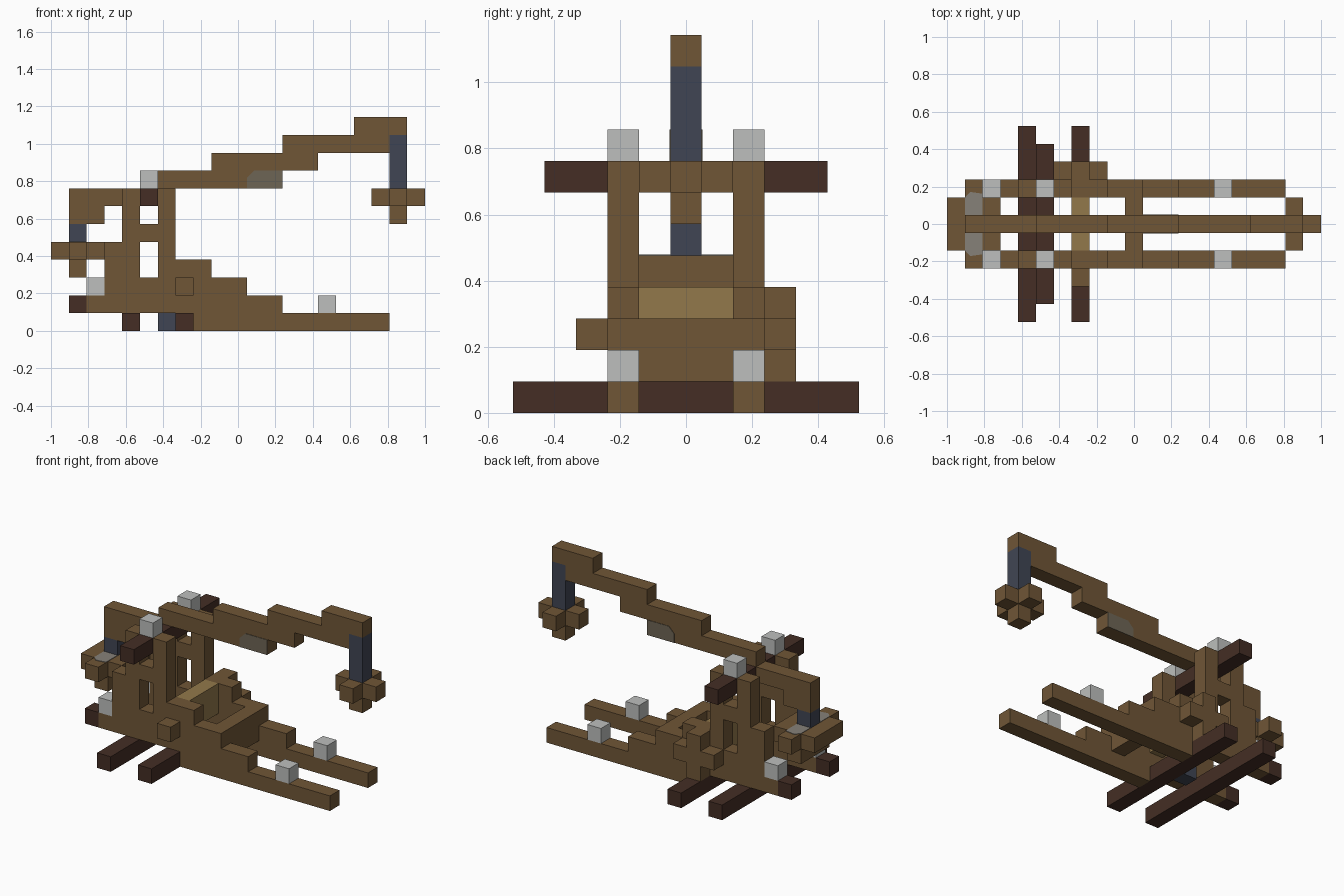
import bpy
import bmesh
from itertools import product
from mathutils import Vector

U = 2 / 21  # edge of one building block

cube = bpy.data.objects.get("Cube")
if cube:
    bpy.data.objects.remove(cube, do_unlink=True)


def material(name, rgb):
    m = bpy.data.materials.new(name)
    m.use_nodes = True
    m.diffuse_color = (*rgb, 1)
    bsdf = m.node_tree.nodes["Principled BSDF"]
    bsdf.inputs["Base Color"].default_value = (*rgb, 1)
    bsdf.inputs["Roughness"].default_value = 0.9
    return m


WOOD = material("oak brown", (0.16, 0.093, 0.037))
DARK = material("dark bark", (0.058, 0.027, 0.018))
TAN = material("rope tan", (0.29, 0.19, 0.07))
STONE = material("light grey", (0.51, 0.52, 0.51))
BLUE = material("slate blue", (0.051, 0.06, 0.087))
WORN = material("worn grey", (0.155, 0.13, 0.09))
DUST = material("dusty grey", (0.24, 0.22, 0.19))


def corner(i, j, k):
    """Position of a block's centre."""
    return Vector((-1 + (i + 0.5) * U, j * U, (k + 0.5) * U))


def finish(name, bm, mat):
    mesh = bpy.data.meshes.new(name)
    bm.to_mesh(mesh)
    bm.free()
    mesh.materials.append(mat)
    obj = bpy.data.objects.new(name, mesh)
    bpy.context.collection.objects.link(obj)
    return obj


def blocks(name, mat, *runs):
    """Fuse runs of blocks, each (first, last) along x, y and z."""
    cells = set()
    for run in runs:
        spans = [range(r[0], r[1] + 1) if isinstance(r, tuple) else (r,) for r in run]
        cells |= set(product(*spans))
    bm = bmesh.new()
    for cell in sorted(cells):
        for axis, sign in product(range(3), (-1, 1)):
            step = [0, 0, 0]
            step[axis] = sign
            if tuple(c + s for c, s in zip(cell, step)) in cells:
                continue
            n = Vector(step)
            a = Vector([float(d == (axis + 1) % 3) for d in range(3)])
            b = n.cross(a)
            mid = corner(*cell) + n * U / 2
            quad = [mid + (a * s + b * t) * U / 2
                    for s, t in ((-1, -1), (1, -1), (1, 1), (-1, 1))]
            bm.faces.new([bm.verts.new(p) for p in quad])
    bmesh.ops.remove_doubles(bm, verts=bm.verts, dist=U / 100)
    bmesh.ops.dissolve_limit(bm, angle_limit=0.01, verts=bm.verts, edges=bm.edges)
    return finish(name, bm, mat)


def plate(name, mat, points, depth):
    """Thin flat panel, pushed out along the depth vector."""
    bm = bmesh.new()
    face = bm.faces.new([bm.verts.new(p) for p in points])
    top = bmesh.ops.extrude_face_region(bm, geom=[face])["geom"]
    bmesh.ops.translate(bm, vec=depth, verts=[v for v in top if isinstance(v, bmesh.types.BMVert)])
    bmesh.ops.recalc_face_normals(bm, faces=bm.faces)
    return finish(name, bm, mat)


# Side frames with runners, posts and stone studs
for side, s in (("left", 2), ("right", -2)):
    blocks(side + "_frame", WOOD,
           ((8, 18), s, 0), ((2, 12), s, 1), ((3, 10), s, 2),
           (3, s, (3, 4)), (4, s, (3, 7)), (6, s, (3, 7)),
           ((7, 8), s, 3), (5, s, 5))
    blocks(side + "_frame_tip", DARK, (1, s, 1))
    for part, i, k in (("rear", 2, 2), ("front", 15, 1), ("top", 5, 8)):
        blocks(f"{side}_{part}_stud", STONE, (i, s, k))

# Cross members
blocks("front_crossbeam", WOOD, (10, (-1, 1), (1, 2)))
blocks("rear_ground_log", DARK, (4, (-5, 5), 0))
blocks("front_ground_log", DARK, (7, (-5, 5), 0))
blocks("pivot_log", DARK, (5, (-4, 4), 7))

# Winch
blocks("winch_drum", TAN, (7, (-1, 1), (2, 3)))
blocks("winch_wheel", WOOD, (7, 3, (1, 3)), ((6, 8), 3, 2))
blocks("winch_handle", WOOD, (7, -3, 2))
blocks("winch_hook", BLUE, (6, 0, 0))

# Throwing arm
blocks("throwing_arm", WOOD,
       ((1, 2), 0, 6), ((1, 4), 0, 7), ((5, 12), 0, 8),
       ((9, 14), 0, 9), ((13, 18), 0, 10), ((17, 19), 0, 11))

# Sling and its basket
blocks("sling_rope", BLUE, (19, 0, (8, 10)))
blocks("sling_basket", WOOD, ((18, 20), 0, 7), (19, (-1, 1), 7), (19, 0, 6))

# Counterweight
blocks("counterweight_rope", BLUE, (1, 0, 5))
blocks("counterweight", WOOD, ((0, 2), (-1, 1), 4), (1, (-2, 2), 4), (1, (-1, 1), 3))

# Worn patches on the arm and counterweight
for side, s in (("left", 1), ("right", -1)):
    base = corner(11, 0.5 * s, 8) - Vector((U / 2, 0, U / 2))
    outline = ((0, 0), (2, 0), (2, 1), (0.4, 1), (0, 0.6))
    plate(side + "_arm_patch", WORN,
          [base + Vector((x * U, 0, z * U)) for x, z in outline], Vector((0, s * 0.003, 0)))
    base = corner(1, 0.5 * s, 4) + Vector((-U / 2, 0, U / 2))
    outline = ((0, 0), (1, 0), (1, 1.2), (0.3, 1.3), (0, 1))
    plate(side + "_weight_patch", DUST,
          [base + Vector((x * U, s * y * U, 0)) for x, y in outline], Vector((0, 0, 0.003)))
